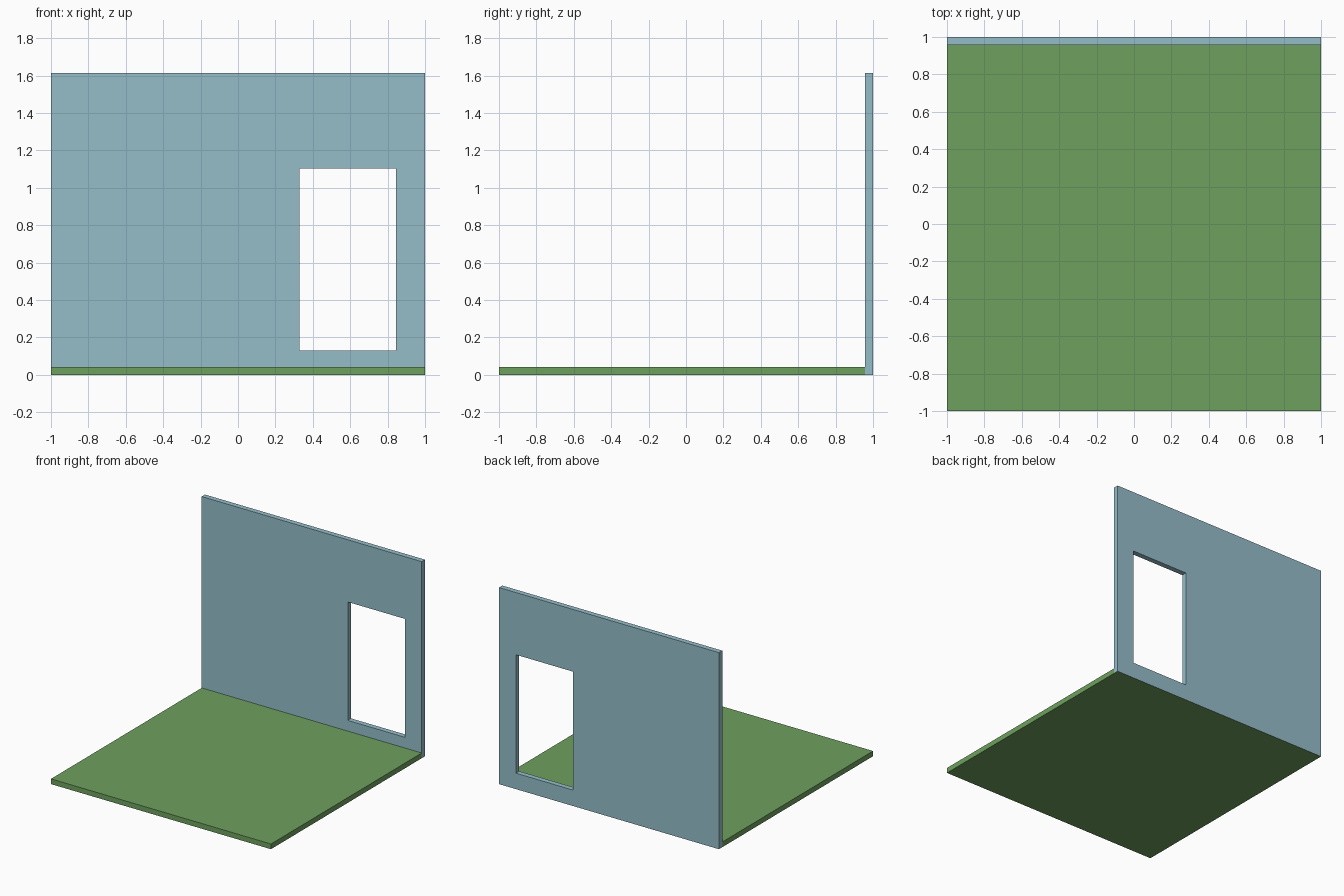
import bpy, bmesh
from mathutils import Vector

if "Cube" in bpy.data.objects:
    bpy.data.objects.remove(bpy.data.objects["Cube"])

T = 0.043            # slab thickness
HEIGHT = 1.615


def material(name, rgb):
    m = bpy.data.materials.new(name)
    m.diffuse_color = (*rgb, 1)
    m.use_nodes = True
    m.node_tree.nodes["Principled BSDF"].inputs["Base Color"].default_value = m.diffuse_color
    return m


green = material("floor green", (0.156, 0.352, 0.112))
blue = material("wall blue", (0.305, 0.515, 0.584))


def add_object(name, bm, mats):
    bmesh.ops.recalc_face_normals(bm, faces=bm.faces)
    me = bpy.data.meshes.new(name)
    bm.to_mesh(me)
    bm.free()
    for m in mats:
        me.materials.append(m)
    ob = bpy.data.objects.new(name, me)
    bpy.context.collection.objects.link(ob)
    return ob


# Floor slab, butting against the wall
bm = bmesh.new()
bmesh.ops.create_cube(bm, size=1)
for v in bm.verts:
    v.co = Vector((v.co.x * 2, -1 + (v.co.y + 0.5) * (2 - T), (v.co.z + 0.5) * T))
add_object("floor", bm, [green])

# Back wall: a 3 x 3 panel grid with the middle left open as the window
bm = bmesh.new()
xs = (-1, 0.328, 0.846, 1)
zs = (0, 0.131, 1.104, HEIGHT)
grid = [[bm.verts.new((x, 1 - T, z)) for z in zs] for x in xs]
for i in range(3):
    for j in range(3):
        if (i, j) != (1, 1):
            bm.faces.new((grid[i][j], grid[i + 1][j], grid[i + 1][j + 1], grid[i][j + 1]))
ext = bmesh.ops.extrude_face_region(bm, geom=bm.faces[:], use_keep_orig=True)
bmesh.ops.translate(bm, vec=(0, T, 0),
                    verts=[g for g in ext["geom"] if isinstance(g, bmesh.types.BMVert)])
# The underside of the wall shows the floor colour
for f in bm.faces:
    f.material_index = 1 if all(v.co.z < 0.001 for v in f.verts) else 0
add_object("wall_with_window", bm, [blue, green])
